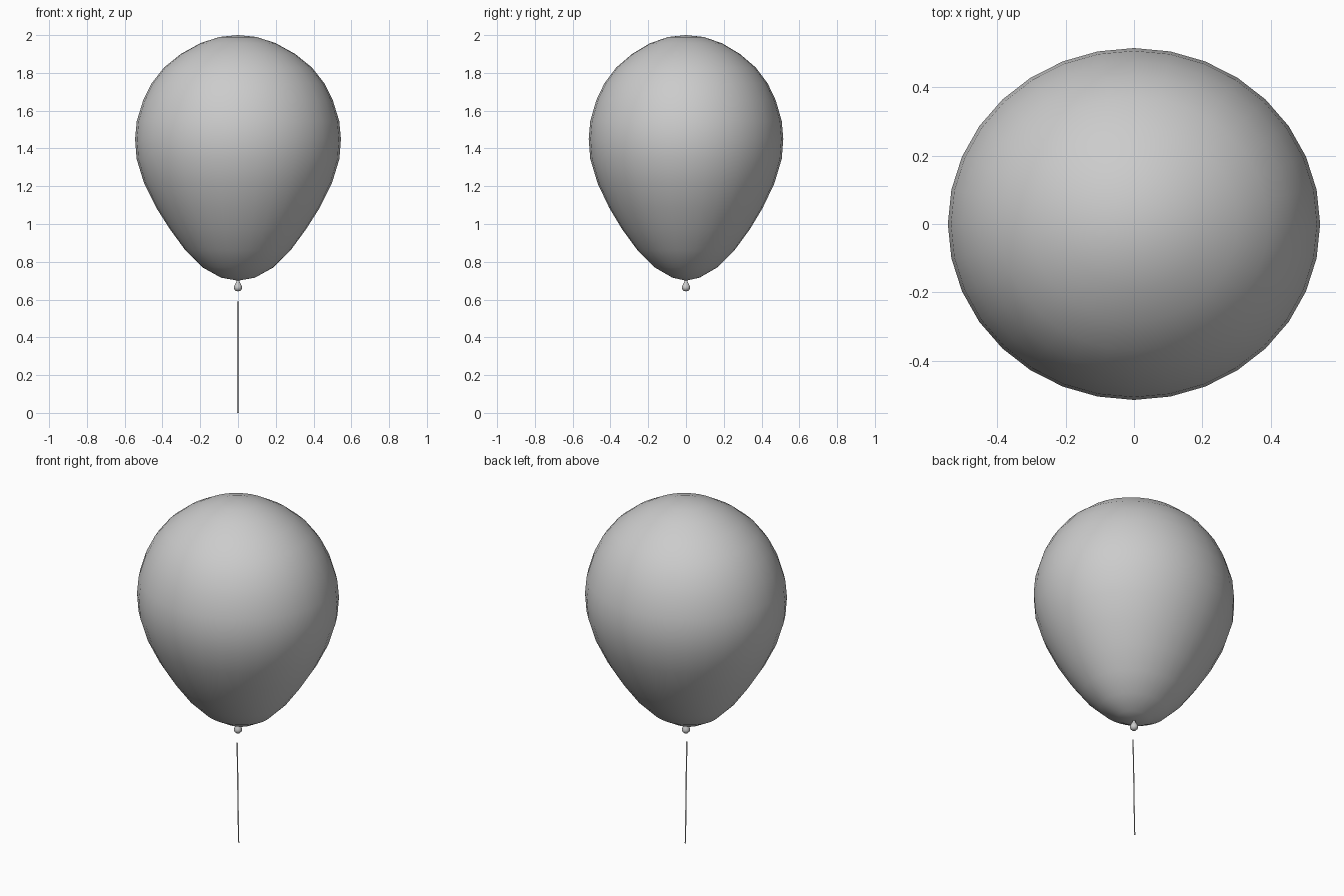
import bpy, bmesh, math

if "Cube" in bpy.data.objects:
    bpy.data.objects.remove(bpy.data.objects["Cube"])


def lathe(name, profile, segments):
    """Elliptical lathe from (x radius, y radius, z) rings; zero radius makes a pole."""
    bm = bmesh.new()
    rings = []
    for rx, ry, z in profile:
        if rx == 0:
            rings.append([bm.verts.new((0, 0, z))] * segments)
        else:
            rings.append([bm.verts.new((rx * math.cos(2 * math.pi * i / segments),
                                        ry * math.sin(2 * math.pi * i / segments), z))
                          for i in range(segments)])
    for a, b in zip(rings, rings[1:]):
        for i in range(segments):
            j = (i + 1) % segments
            bm.faces.new(dict.fromkeys((a[i], b[i], b[j], a[j])))
    bmesh.ops.recalc_face_normals(bm, faces=bm.faces)
    return finish(name, bm)


def finish(name, bm):
    mesh = bpy.data.meshes.new(name)
    bm.to_mesh(mesh)
    bm.free()
    for p in mesh.polygons:
        p.use_smooth = True
    obj = bpy.data.objects.new(name, mesh)
    bpy.context.collection.objects.link(obj)
    return obj


# Balloon: slightly flattened front to back, more pinched in y at the bottom
lathe("balloon", [
    (0, 0, 2.0), (0.10, 0.095, 1.99), (0.20, 0.19, 1.957), (0.303, 0.286, 1.90),
    (0.392, 0.37, 1.828), (0.457, 0.432, 1.745), (0.502, 0.475, 1.655),
    (0.536, 0.507, 1.545), (0.545, 0.515, 1.45), (0.537, 0.507, 1.345),
    (0.497, 0.468, 1.215), (0.432, 0.406, 1.085), (0.36, 0.338, 0.972),
    (0.278, 0.256, 0.86), (0.187, 0.165, 0.77), (0.09, 0.072, 0.716),
    (0, 0, 0.70)], 32)

# Knot: teardrop under the balloon
lathe("knot", [
    (0, 0, 0.705), (0.008, 0.008, 0.70), (0.010, 0.010, 0.69),
    (0.017, 0.017, 0.678), (0.022, 0.022, 0.666), (0.020, 0.020, 0.655),
    (0.012, 0.012, 0.646), (0, 0, 0.643)], 16)

# String: thin flat ribbon, leaning slightly back to front
bm = bmesh.new()
prev = None
for y, z in [(-0.008, 0.59), (-0.003, 0.40), (0.001, 0.20), (0.006, 0.0)]:
    pair = [bm.verts.new((x, y, z)) for x in (-0.004, 0.004)]
    if prev:
        bm.faces.new((prev[0], pair[0], pair[1], prev[1]))
    prev = pair
finish("string", bm)
